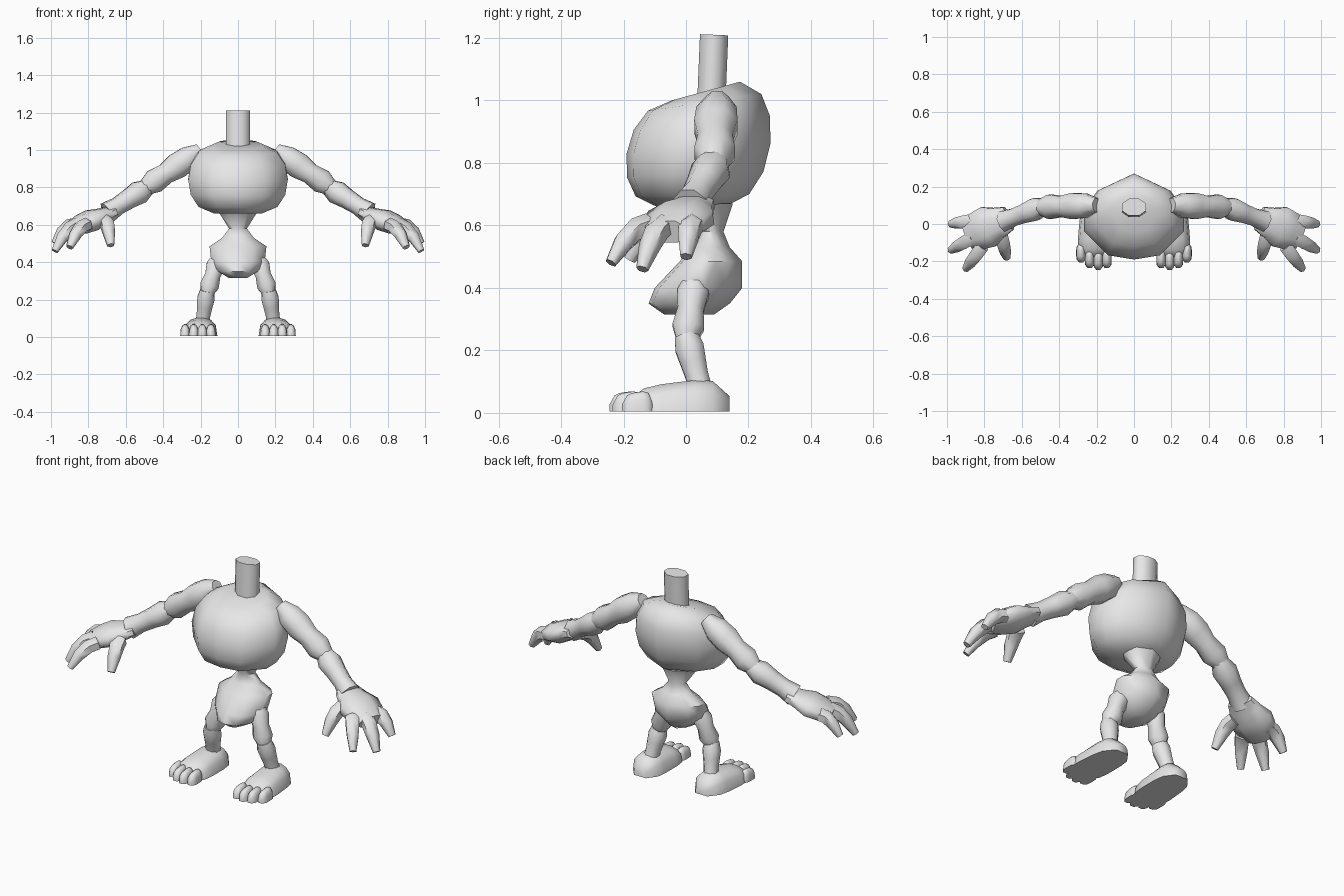
import bpy, bmesh, math
from mathutils import Vector

cube = bpy.data.objects.get("Cube")
if cube:
    bpy.data.objects.remove(cube, do_unlink=True)

# Single clay colour
GREY = (.8, .8, .8, 1)
clay = bpy.data.materials.new("clay_grey")
clay.use_nodes = True
clay.diffuse_color = GREY
clay.node_tree.nodes["Principled BSDF"].inputs["Base Color"].default_value = GREY


def loft(name, rings, side=1):
    """Skin closed rings, cap both ends and place on the chosen side."""
    bm = bmesh.new()
    loops = []
    for ring in rings:
        loops.append([bm.verts.new((x * side, y, z)) for x, y, z in ring])
    for lower, upper in zip(loops, loops[1:]):
        for i in range(len(lower)):
            bm.faces.new((lower[i - 1], lower[i], upper[i], upper[i - 1]))
    bm.faces.new(loops[0])
    bm.faces.new(loops[-1])
    bmesh.ops.recalc_face_normals(bm, faces=bm.faces)
    mesh = bpy.data.meshes.new(name)
    bm.to_mesh(mesh)
    bm.free()
    mesh.materials.append(clay)
    obj = bpy.data.objects.new(name, mesh)
    bpy.context.collection.objects.link(obj)
    bpy.ops.object.select_all(action='DESELECT')
    obj.select_set(True)
    bpy.context.view_layer.objects.active = obj
    bpy.ops.object.shade_smooth_by_angle(angle=math.radians(60))


def limb(name, start, end, radii, side=1, flat=1, bow=0, sides=8):
    """Tube with evenly spaced radii, optionally flattened or bowed upward."""
    start, end = Vector(start), Vector(end)
    last = len(radii) - 1
    points = []
    for k in range(last + 1):
        point = start.lerp(end, k / last)
        point.z += bow * math.sin(math.pi * k / last)
        points.append(point)
    steep = abs((end - start).normalized().z) > .8
    reference = Vector((0, 1, 0)) if steep else Vector((0, 0, 1))
    rings = []
    for k, radius in enumerate(radii):
        tangent = (points[min(k + 1, last)] - points[max(k - 1, 0)]).normalized()
        across = tangent.cross(reference).normalized()
        through = across.cross(tangent) * flat
        angles = [math.tau * (i + .5) / sides for i in range(sides)]
        rings.append([points[k] + radius * (across * math.cos(a) + through * math.sin(a))
                      for a in angles])
    loft(name, rings, side)


def dome(name, back, front, widths, heights, side):
    """Flat-soled rounded pad running from back to front, as (x, y) points."""
    back, front = Vector(back), Vector(front)
    steps = 6
    rings = []
    for k in range(steps + 1):
        t = k / steps
        swell = math.sqrt(1 - .8 * (2 * t - 1) ** 4)
        width = swell * (widths[0] + t * (widths[1] - widths[0]))
        height = swell * (heights[0] + t * (heights[1] - heights[0]))
        centre = back.lerp(front, t)
        ring = []
        for i in range(8):
            a = math.pi * i / 7
            ring.append((centre.x + width * math.cos(a), centre.y,
                         height * math.sin(a) ** .6 if 0 < i < 7 else .005))
        rings.append(ring)
    loft(name, rings, side)


# Body cross-section: broad at the front, pointed at the back
HALF = [(.5, -.9), (.95, -.35), (.95, .15), (.7, .6)]
SECTION = [(0, -1), *HALF, (0, 1), *[(-x, y) for x, y in reversed(HALF)]]


def body_ring(width, depth, centre_y, z, tilt=0):
    return [(x * width, centre_y + y * depth, z + y * tilt) for x, y in SECTION]


# Torso: a boxy egg whose top leans toward the front
torso_rings = []
for k in range(7):
    angle = math.pi * (k + .5) / 7
    rise = math.cos(angle)
    spread = math.sqrt(math.sin(angle))
    torso_rings.append(body_ring(.28 * spread, .23 * spread, .04 + .025 * rise,
                                 .845 + .19 * rise, .015 * (1 + rise)))
loft("torso", torso_rings)

# Narrow waist flaring into the pelvis: width, depth, centre y, height
loft("waist_and_pelvis", [body_ring(*row) for row in (
    (.11, .09, .06, .67),
    (.05, .04, .08, .58),
    (.09, .06, .08, .53),
    (.16, .1, .08, .485),
    (.15, .14, .04, .4),
    (.11, .13, .01, .35),
    (.05, .08, .01, .315))])

limb("neck", (0, .08, .97), (0, .09, 1.21), (.07, .07, .07), flat=.7)

# Each digit runs from its root to its tip
DIGITS = {
    "outer_finger": ((.86, .02, .6), (.98, 0, .5)),
    "middle_finger": ((.86, -.07, .6), (.98, -.14, .46)),
    "index_finger": ((.81, -.12, .6), (.9, -.24, .48)),
    "thumb": ((.71, -.06, .62), (.68, -.18, .49)),
}

for label, side in (("left_", 1), ("right_", -1)):
    # Arm with swollen joints
    limb(label + "upper_arm", (.2, .1, 1), (.51, .09, .79),
         (.04, .07, .075, .06, .07, .04), side)
    limb(label + "forearm", (.47, .1, .81), (.7, .015, .665),
         (.04, .065, .055, .05, .06), side)

    # Hand
    limb(label + "palm", (.67, .03, .67), (.89, -.06, .58),
         (.07, .09, .12, .11, .08), side, flat=.5)
    for digit, (root, tip) in DIGITS.items():
        limb(label + digit, root, tip, (.04, .04, .035, .02), side, bow=.03, sides=6)

    # Leg with swollen joints
    limb(label + "thigh", (.1, .03, .44), (.17, 0, .22),
         (.03, .055, .045, .055, .03), side)
    limb(label + "shin", (.165, 0, .25), (.19, .045, .08),
         (.04, .05, .045, .04, .04), side)

    # Foot with four toes fanned along a curved front edge
    dome(label + "foot", (.195, .14), (.21, -.19), (.085, .1), (.12, .08), side)
    for n in range(4):
        x = .145 + .046 * n
        reach = -.245 + .01 * (n - 1) ** 2
        dome(label + "toe_" + str(n + 1), (x, reach + .1), (x, reach),
             (.026, .026), (.075, .06), side)
